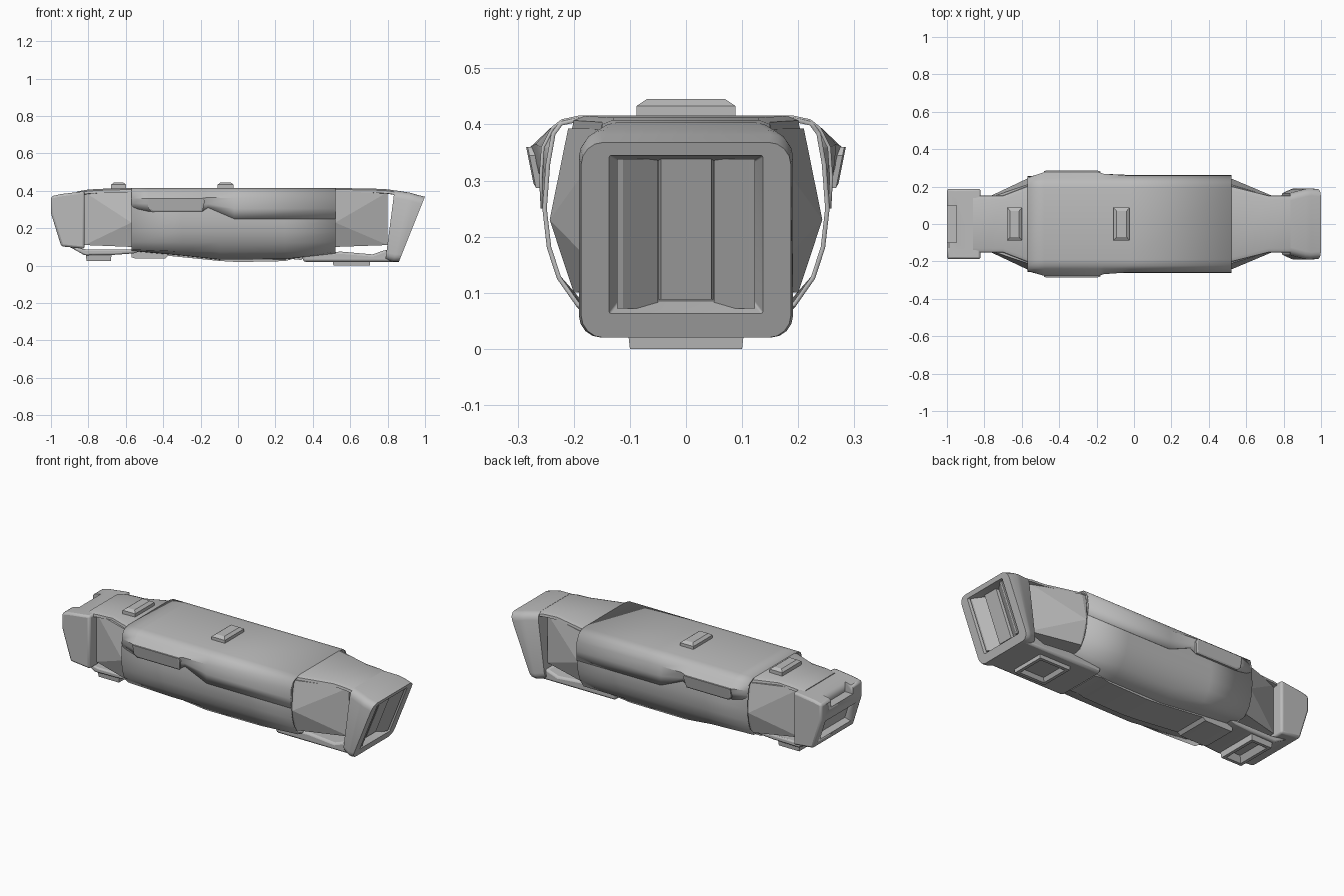
import bpy, bmesh, math
from mathutils import Matrix, Vector

cube = bpy.data.objects.get("Cube")
if cube:
    bpy.data.objects.remove(cube, do_unlink=True)

grey = bpy.data.materials.new("hull_grey")
grey.use_nodes = True
colour = (0.5, 0.5, 0.5, 1)
grey.diffuse_color = colour
grey.node_tree.nodes["Principled BSDF"].inputs["Base Color"].default_value = colour


def finish(name, bm, angle=30, bevel=0.0, thick=0.0):
    bmesh.ops.recalc_face_normals(bm, faces=bm.faces[:])
    mesh = bpy.data.meshes.new(name)
    bm.to_mesh(mesh)
    bm.free()
    ob = bpy.data.objects.new(name, mesh)
    bpy.context.collection.objects.link(ob)
    mesh.materials.append(grey)
    if thick:
        mod = ob.modifiers.new("skin", "SOLIDIFY")
        mod.thickness, mod.offset = thick, -1
    if bevel:
        mod = ob.modifiers.new("edge", "BEVEL")
        mod.width, mod.segments, mod.limit_method = bevel, 2, "ANGLE"
    bpy.ops.object.select_all(action="DESELECT")
    ob.select_set(True)
    bpy.context.view_layer.objects.active = ob
    bpy.ops.object.shade_smooth_by_angle(angle=math.radians(angle))
    return ob


def loft(name, rings, ends=(True, True), closed=True, **kw):
    """Bridge rings of equal point count."""
    bm = bmesh.new()
    rows = [[bm.verts.new(p) for p in r] for r in rings]
    n = len(rows[0])
    for a, b in zip(rows, rows[1:]):
        for i in range(n if closed else n - 1):
            j = (i + 1) % n
            bm.faces.new((a[i], a[j], b[j], b[i]))
    if ends[0]:
        bm.faces.new(rows[0])
    if ends[1]:
        bm.faces.new(rows[-1])
    return finish(name, bm, **kw)


def prism(name, outline, half, **kw):
    """Side outline (x, z) extruded across the width."""
    return loft(name, [[(x, y, z) for x, z in outline] for y in (-half, half)], **kw)


def rect(x0, x1, y, z):
    return [(x0, -y, z), (x1, -y, z), (x1, y, z), (x0, y, z)]


def both(half_profile):
    """Mirror a (y, z) half profile, top centre to bottom."""
    return half_profile + [(-y, z) for y, z in reversed(half_profile) if y]


def round_rect(hw, z0, z1, r, plane):
    pts = []
    for k, (cy, cz) in enumerate(((hw - r, z1 - r), (r - hw, z1 - r),
                                  (r - hw, z0 + r), (hw - r, z0 + r))):
        for s in range(5):
            a = math.pi / 2 * (k + s / 4)
            y, z = cy + r * math.cos(a), cz + r * math.sin(a)
            pts.append((plane(z), y, z))
    return pts


# Hollow outer hull, open at both ends
hull = []
for x, b in ((-.57, .075), (-.3, .05), (-.1, .028), (.25, .03), (.52, .06)):
    half = [(0, .413), (.19, .413), (.225, .405), (.24, .385), (.25, .33), (.256, .25),
            (.248, .18), (.23, .125), (.195, max(.075, b + .01)), (.15, b + .005), (0, b)]
    hull.append([(x, y, z) for y, z in both(half)])
loft("lower_hull", hull, ends=(False, False), thick=.008, angle=40)

# Upper shell overlapping the hull, swelling around the side pods
shell = []
for x, w, shoulder, low in ((-.57, .252, .36, .31), (-.48, .277, .36, .29), (-.19, .277, .36, .29),
                            (-.16, .268, .365, .31), (-.02, .262, .36, .25), (.52, .262, .36, .25)):
    half = [(low_y, z) for low_y, z in ((.19, .416), (.222, .409), (.24, .395), (w - .004, shoulder),
                                       (w, .5 * (shoulder + low)), (w - .003, low))]
    if w > .265:
        half[3], half[4], half[5] = (w, shoulder), (w - .008, .33), (.257, low)
    ring = [(-y, z) for y, z in reversed(half)] + half
    shell.append([(x, y, z) for y, z in ring])
loft("upper_shell", shell, ends=(False, False), closed=False, thick=.006, angle=35)

# Faceted inner core
bm = bmesh.new()
for x, w0, w1, z0, z1 in ((-.82, .125, .125, .11, .393), (-.57, .2, .21, .1, .393),
                          (.52, .2, .21, .1, .393), (.8, .125, .125, .11, .393)):
    for s in (-1, 1):
        bm.verts.new((x, s * w0, z0))
        bm.verts.new((x, s * w1, z1))
        if abs(x) < .6:
            bm.verts.new((x, s * .243, .23))
bmesh.ops.convex_hull(bm, input=bm.verts[:])
finish("inner_core", bm, angle=8)

# Roof deck running out to both end caps
deck = []
for x, w, z in ((-.86, .148, .397), (-.8, .15, .407), (-.7, .15, .412), (-.57, .2, .415),
                (.52, .2, .415), (.72, .15, .412), (.8, .15, .408), (.88, .148, .395)):
    deck.append([(x, y, h) for y, h in both([(w - .02, z), (w, z - .008), (w + .003, z - .022),
                                             (w - .02, z - .024)])])
loft("roof_deck", deck, angle=35)

# Roof pods
for name, x, h in (("rear_roof_pod", -.638, .04), ("middle_roof_pod", -.066, .043)):
    loft(name, [rect(x - h, x + h, .088, .405), rect(x - h, x + h, .088, .433),
                rect(x - h + .016, x + h - .016, .07, .445)], angle=10)

# Side pods
for side, s in (("right", -1), ("left", 1)):
    rings = []
    for out, g in ((0, 0), (.011, 0), (.014, .008)):
        corners = [(-.48 + g, .36), (-.185 - g, .36), (-.178 - g, .345),
                   (-.19 - g, .287 + g), (-.46 + g, .287 + g), (-.48 + g, .305)]
        rings.append([(x, s * (.271 + out + (z - .36) * .2), z) for x, z in corners])
    loft(side + "_side_pod", rings, angle=15)


# Slanted front frame with a recessed opening
def face(z):
    return .86 + .4 * (z - .02)


loft("front_frame", [
    round_rect(.165, .03, .403, .04, lambda z: .787 + .13 * (z - .02)),
    round_rect(.186, .02, .39, .04, lambda z: .83 + .24 * (z - .02)),
    round_rect(.191, .02, .382, .04, lambda z: .845 + .28 * (z - .02)),
    round_rect(.187, .02, .368, .04, face),
    round_rect(.137, .063, .345, .004, face),
    round_rect(.12, .085, .335, .004, lambda z: face(z) - .055)], angle=35)

# Upright louvres in the opening
for side, s in (("right", -1), ("left", 1)):
    slat = ((-.005, .123), (-.005, .112), (-.05, .05), (-.058, .05), (-.058, .123))
    loft(side + "_louvre", [[(face(z) + dx, s * y, z) for dx, y in slat]
                            for z in (.072, .338)], angle=10)
loft("centre_louvre", [[(face(z) + dx, y, z) for dx, y in
                        ((-.058, -.05), (-.035, -.045), (-.035, .045), (-.058, .05))]
                       for z in (.088, .342)], angle=10)

# Rear cap with a notch and a recessed port
cap = prism("rear_cap", [(-1, .37), (-.95, .382), (-.82, .398), (-.82, .09),
                         (-.945, .103), (-1, .28)], .188, bevel=.012)


def cut(target, name, size, centre, tilt=0):
    bm = bmesh.new()
    bmesh.ops.create_cube(bm, size=1, matrix=Matrix.Translation(Vector(centre))
                          @ Matrix.Rotation(tilt, 4, "Y") @ Matrix.Diagonal((*size, 1)))
    tool = finish(name, bm)
    tool.hide_render = True
    tool.hide_viewport = True
    mod = target.modifiers.new(name, "BOOLEAN")
    mod.operation, mod.object, mod.solver = "DIFFERENCE", tool, "EXACT"


cut(cap, "notch_cutter", (.1, .2, .12), (-1, 0, .385))
cut(cap, "port_cutter", (.07, .28, .12), (-.972, 0, .2), math.radians(-17))


# Bottom plates and keel
prism("front_belly_plate", [(.35, .02), (.5, .02), (.86, .02), (.85, .07), (.79, .085),
                            (.72, .06), (.55, .075), (.34, .06)], .15, bevel=.012)
prism("keel", [(-.56, .08), (-.35, .05), (-.1, .025), (0, .019), (.25, .024), (.29, .035),
               (.34, .03), (.36, .08)], .1)
prism("rear_belly_plate", [(-.9, .1), (-.82, .055), (-.66, .058), (-.56, .065),
                           (-.5, .085), (-.8, .085)], .14, bevel=.008)
prism("rear_belly_hatch", [(-.57, .045), (-.55, .038), (-.39, .038), (-.37, .055),
                           (-.45, .08), (-.57, .085)], .1)


# Docking sockets with sunken centres
def socket(name, x0, x1, w, z0, z1):
    loft(name, [rect(x0 - .005, x1 + .005, w + .005, z1), rect(x0, x1, w, z0),
                rect(x0 + .018, x1 - .018, w - .018, z0),
                rect(x0 + .04, x1 - .04, w - .04, z0 + .035)], angle=10)


socket("front_socket", .51, .705, .1, 0, .045)
socket("rear_socket", -.81, -.68, .12, .025, .07)
